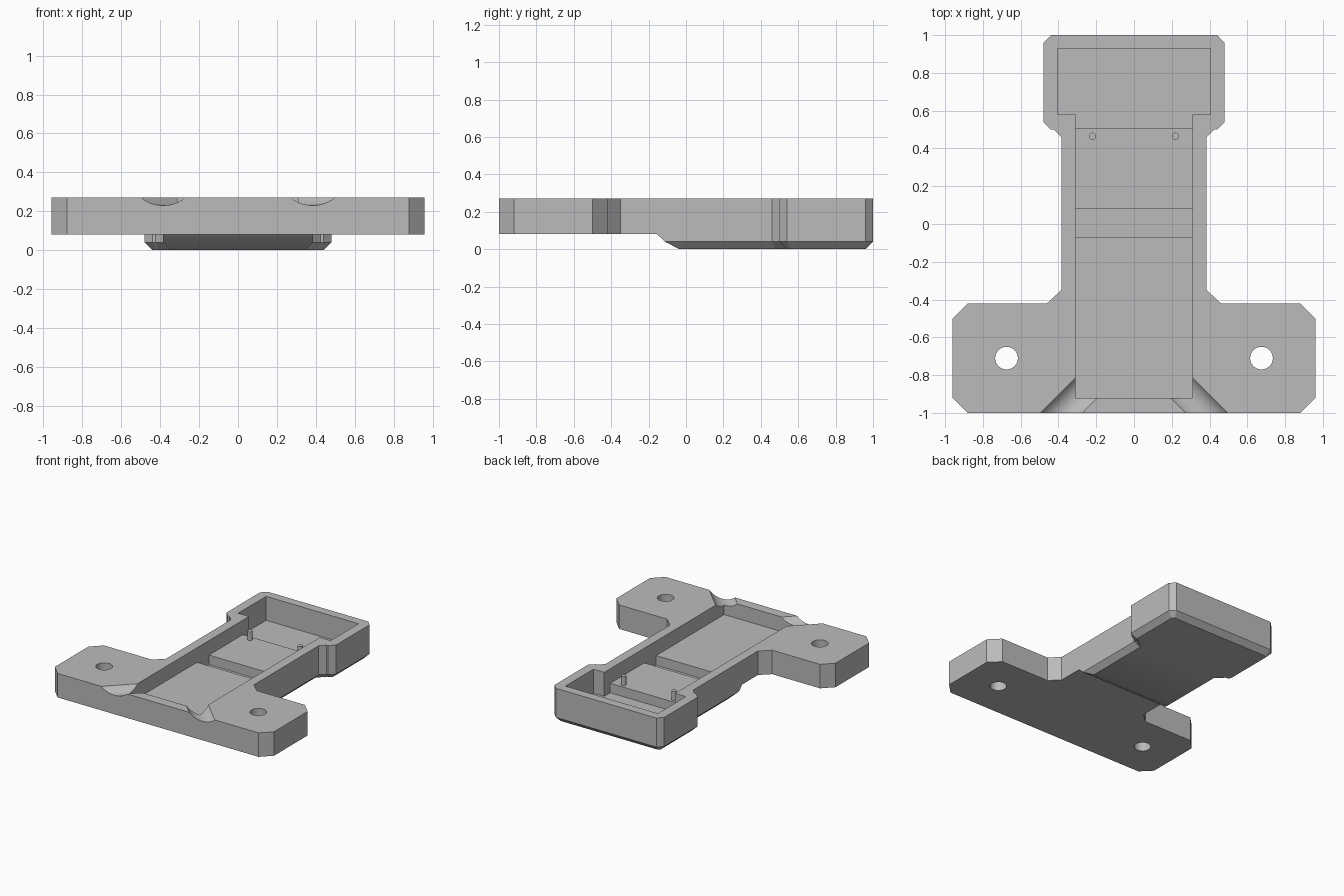
import bpy, bmesh, math
from mathutils import Matrix

default = bpy.data.objects.get("Cube")
if default:
    bpy.data.objects.remove(default, do_unlink=True)

TOP, WING_Z, FLOOR, DEEP = 0.27, 0.08, 0.155, 0.08

grey = bpy.data.materials.new("plain_grey")
grey.use_nodes = True
colour = (0.5, 0.5, 0.5, 1)
grey.diffuse_color = colour
grey.node_tree.nodes["Principled BSDF"].inputs["Base Color"].default_value = colour


def make_object(name, bm):
    bmesh.ops.recalc_face_normals(bm, faces=bm.faces)
    mesh = bpy.data.meshes.new(name)
    bm.to_mesh(mesh)
    bm.free()
    mesh.materials.append(grey)
    obj = bpy.data.objects.new(name, mesh)
    bpy.context.collection.objects.link(obj)
    return obj


def box(name, half_x, y0, y1, z0):
    """Open-topped pocket cutter, symmetric in x."""
    bm = bmesh.new()
    z1 = TOP + 0.1
    mat = Matrix.Translation((0, (y0 + y1) / 2, (z0 + z1) / 2)) @ Matrix.Diagonal(
        (2 * half_x, y1 - y0, z1 - z0, 1))
    bmesh.ops.create_cube(bm, size=1, matrix=mat)
    return make_object(name, bm)


def cylinder(name, radius, length, matrix, sides):
    bm = bmesh.new()
    bmesh.ops.create_cone(bm, cap_ends=True, segments=sides, radius1=radius,
                          radius2=radius, depth=length, matrix=matrix)
    return make_object(name, bm)


def smooth(obj):
    bpy.ops.object.select_all(action='DESELECT')
    obj.select_set(True)
    bpy.context.view_layer.objects.active = obj
    bpy.ops.object.shade_smooth_by_angle(angle=math.radians(30))


# Body outline: wings at the front, neck and wide head behind
wing = [(0.88, -1), (0.96, -0.92), (0.96, -0.5), (0.88, -0.42), (0.46, -0.42), (0.385, -0.35)]
neck = [(0.385, 0.46), (0.425, 0.5), (0.44, 0.5), (0.48, 0.54), (0.48, 0.96), (0.44, 1)]
inset = [(0.345, 0.477), (0.408, 0.54), (0.423, 0.54), (0.44, 0.557), (0.44, 0.943), (0.423, 0.96)]

bm = bmesh.new()


def ring(half, z):
    pts = half + [(-x, y) for x, y in reversed(half)]
    return [bm.verts.new((x, y, z)) for x, y in pts]


def bridge(a, b):
    for i in range(len(a)):
        j = (i + 1) % len(a)
        bm.faces.new((a[i], a[j], b[j], b[i]))


full = wing + [(0.385, -0.155)] + neck
top = ring(full, TOP)
under = ring(full, WING_Z)
bridge(top, under)
bm.faces.new(top)
n = len(wing)
keel = under[n:-n]
bm.faces.new(under[:n + 1] + under[-n - 1:])

# Keel with bevelled lower edge and sloped front end
mid = ring([(0.385, -0.112)] + neck, 0.04)
low = ring([(0.345, -0.037)] + inset, 0)
bridge(keel, mid)
bridge(mid, low)
bm.faces.new(low)
body = make_object("tray_body", bm)

# Pockets, cross trough, mounting holes and diagonal corner grooves
cutters = [
    box("long_pocket_cutter", 0.31, -0.92, 0.62, FLOOR),
    box("trough_cutter", 0.31, -0.07, 0.08, DEEP),
    box("step_cutter", 0.31, 0.505, 0.62, DEEP),
    box("head_pocket_cutter", 0.405, 0.58, 0.93, DEEP),
]
for s in (-1, 1):
    cutters.append(cylinder("hole_cutter", 0.06, 1, Matrix.Translation((s * 0.675, -0.71, 0)), 48))
    aim = Matrix.Rotation(s * math.pi / 4, 4, 'Z') @ Matrix.Rotation(math.pi / 2, 4, 'X')
    cutters.append(cylinder("groove_cutter", 0.098, 0.6,
                            Matrix.Translation((s * 0.335, -0.95, 0.328)) @ aim, 64))

bpy.context.view_layer.objects.active = body
for cutter in cutters:
    cutter.hide_render = True
    mod = body.modifiers.new("cut", 'BOOLEAN')
    mod.operation = 'DIFFERENCE'
    mod.solver = 'EXACT'
    mod.object = cutter
    bpy.ops.object.modifier_apply(modifier=mod.name)
    bpy.data.objects.remove(cutter, do_unlink=True)
smooth(body)

# Locating pins on the raised floor
for s, side in ((1, "left"), (-1, "right")):
    pin = cylinder(side + "_pin", 0.019, 0.08, Matrix.Translation((s * 0.22, 0.465, 0.185)), 24)
    smooth(pin)
